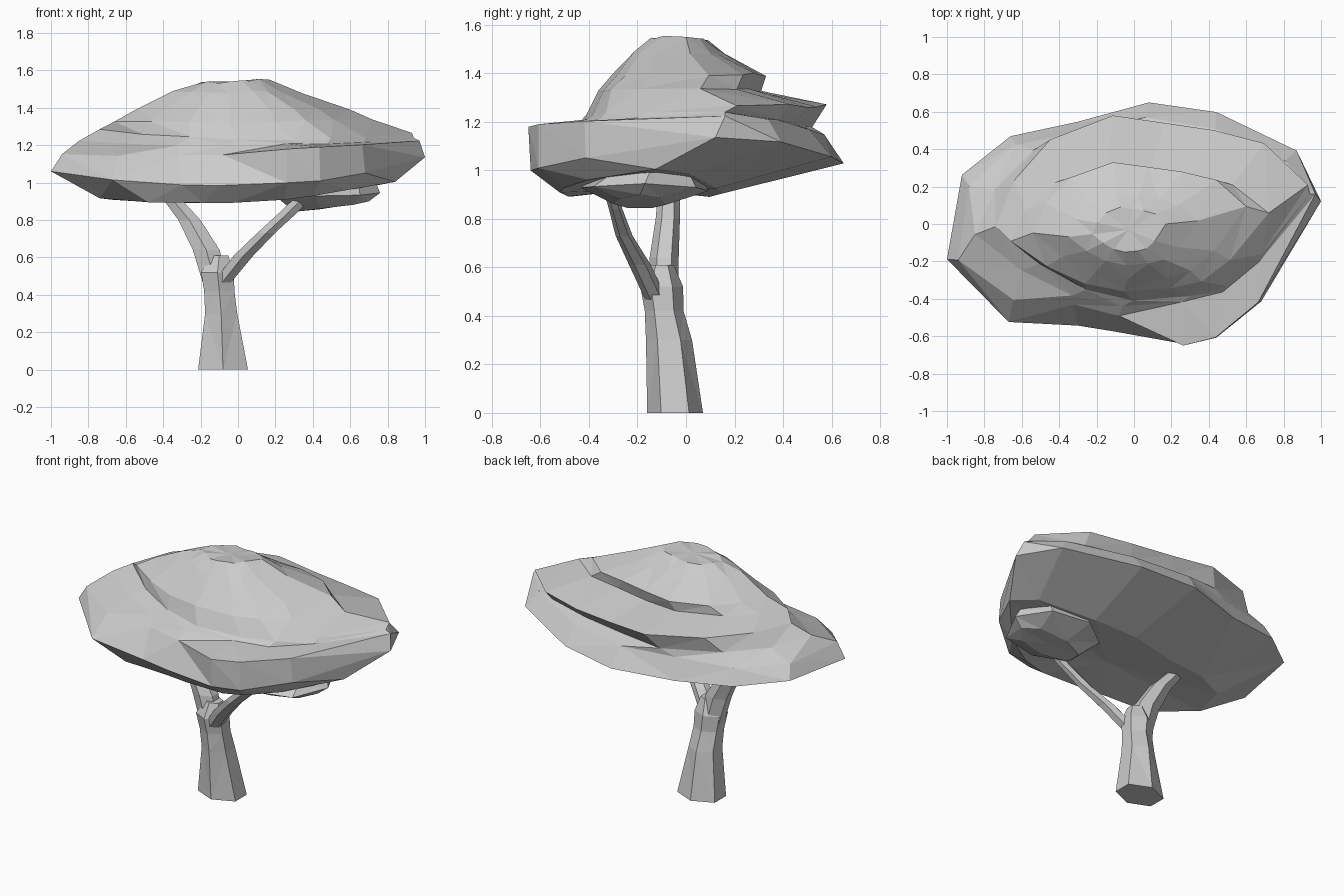
import bpy, bmesh, math, random
from mathutils import Vector

random.seed(4)
cube = bpy.data.objects.get("Cube")
if cube:
    bpy.data.objects.remove(cube, do_unlink=True)

# One plain grey for the whole tree
GREY = (0.6, 0.6, 0.6, 1)
grey = bpy.data.materials.new("plain grey")
grey.use_nodes = True
grey.diffuse_color = GREY
grey.node_tree.nodes["Principled BSDF"].inputs["Base Color"].default_value = GREY


def loft(name, rings):
    """Skin a stack of equal-sized point rings and close both ends."""
    bm = bmesh.new()
    layers = [[bm.verts.new(p) for p in ring] for ring in rings]
    n = len(layers[0])
    for low, high in zip(layers, layers[1:]):
        for i in range(n):
            j = (i + 1) % n
            bm.faces.new((low[i], low[j], high[j], high[i]))
    # Shallow fans close the ends, so leafy lobes stay faceted
    for layer in (layers[0], layers[-1]):
        centre = sum((v.co for v in layer), Vector()) / n
        tip = bm.verts.new(centre)
        for i in range(n):
            bm.faces.new((layer[i], layer[(i + 1) % n], tip))
    bmesh.ops.triangulate(bm, faces=bm.faces[:])
    bmesh.ops.recalc_face_normals(bm, faces=bm.faces[:])
    mesh = bpy.data.meshes.new(name)
    bm.to_mesh(mesh)
    bm.free()
    mesh.materials.append(grey)
    obj = bpy.data.objects.new(name, mesh)
    bpy.context.collection.objects.link(obj)


def limb(name, sections, sides=6):
    """Tapering limb from sections of centre x, y, z and radii x, y."""
    angles = [math.tau * (i + 0.5) / sides for i in range(sides)]
    loft(name, [[Vector((x + rx * math.cos(a) * 1.1, y + ry * math.sin(a), z))
                 for a in angles] for x, y, z, rx, ry in sections])


def leafy_ring(outline, x0, x1, y0, y1, z, lean=0, pitch=0, curl=0, rough=0.007):
    """Fit the outline to the given bounds; raise it sideways, backward or at the tips."""
    ring = []
    for u, v in outline:
        x = (x0 + x1) / 2 + u * (x1 - x0) / 2
        y = (y0 + y1) / 2 + v * (y1 - y0) / 2
        h = z + lean * u + pitch * v + curl * u * u
        ring.append(Vector((x, y, h + random.uniform(-rough, rough))))
    return ring


# Trunk and its two forking branches
limb("trunk", [
    (-0.08, -0.045, 0, 0.14, 0.115),
    (-0.09, -0.07, 0.3, 0.09, 0.095),
    (-0.1, -0.09, 0.42, 0.085, 0.08),
    (-0.11, -0.1, 0.52, 0.092, 0.088),
    (-0.1, -0.1, 0.61, 0.05, 0.05),
])
limb("thick_branch", [
    (-0.12, -0.09, 0.46, 0.07, 0.06),
    (-0.17, -0.09, 0.64, 0.075, 0.06),
    (-0.26, -0.075, 0.8, 0.062, 0.05),
    (-0.36, -0.07, 0.92, 0.05, 0.045),
    (-0.41, -0.06, 0.98, 0.045, 0.04),
])
limb("thin_branch", [
    (-0.09, -0.12, 0.46, 0.05, 0.045),
    (0.03, -0.19, 0.61, 0.055, 0.045),
    (0.15, -0.255, 0.73, 0.05, 0.035),
    (0.27, -0.29, 0.84, 0.05, 0.028),
    (0.38, -0.32, 0.95, 0.045, 0.028),
])

# Canopy outlines seen from above in a unit box: wide base, rim that juts at
# the front left, and the pointed dome
base = [(-1, -0.3), (-0.67, -0.82), (-0.3, -0.85), (-0.1, -0.9), (0.26, -1),
        (0.44, -0.95), (0.68, -0.65), (1, 0.18), (0.87, 0.6), (0.44, 0.92),
        (0.08, 1), (-0.3, 0.84), (-0.66, 0.72), (-0.92, 0.4)]
rim = [(-1, -0.25), (-0.69, -0.6), (-0.35, -0.64), (-0.1, -0.74), (0.26, -1),
       (0.44, -0.93), (0.68, -0.62), (1, 0.33), (0.83, 0.62), (0.44, 0.9),
       (0.05, 1), (-0.3, 0.88), (-0.68, 0.76), (-0.94, 0.4)]
dome = [(-1, -0.2), (-0.72, -0.6), (-0.42, -0.88), (-0.12, -1), (0.24, -0.95),
        (0.48, -0.84), (0.7, -0.5), (1, 0.25), (0.72, 0.7), (0.4, 0.84),
        (0.08, 0.92), (-0.25, 1), (-0.65, 0.74), (-0.88, 0.3)]

# Main canopy: shallow base, broad rim, stepped shelves at the back, domed top
loft("canopy", [
    leafy_ring(base, -0.74, 0.84, -0.52, 0.15, 0.9, lean=0.04, curl=0.06),
    leafy_ring(base, -1, 1, -0.64, 0.65, 1.0, lean=0.03, pitch=0.02, curl=0.1),
    leafy_ring(rim, -0.94, 0.97, -0.65, 0.57, 1.15, lean=0.04, pitch=-0.01, curl=0.04),
    leafy_ring(dome, -0.85, 0.94, -0.44, 0.52, 1.19, lean=0.01, pitch=-0.01, curl=0.04),
    leafy_ring(dome, -0.74, 0.93, -0.41, 0.58, 1.25, lean=-0.015, pitch=0.02, curl=0.025),
    leafy_ring(dome, -0.66, 0.72, -0.36, 0.31, 1.33),
    leafy_ring(dome, -0.54, 0.6, -0.3, 0.33, 1.395),
    leafy_ring(dome, -0.35, 0.34, -0.22, 0.16, 1.485),
    leafy_ring(dome, -0.22, 0.17, -0.15, 0.09, 1.54, lean=0.01),
])

# Small lobe hanging below the front left of the canopy
blob = [(math.cos(math.tau * i / 7), math.sin(math.tau * i / 7)) for i in range(7)]
loft("lower_lobe", [
    leafy_ring(blob, 0.28, 0.7, -0.3, -0.08, 0.87, lean=0.025),
    leafy_ring(blob, 0.19, 0.76, -0.44, 0.1, 0.925, lean=0.015),
    leafy_ring(blob, 0.24, 0.74, -0.36, 0.06, 0.985),
])
